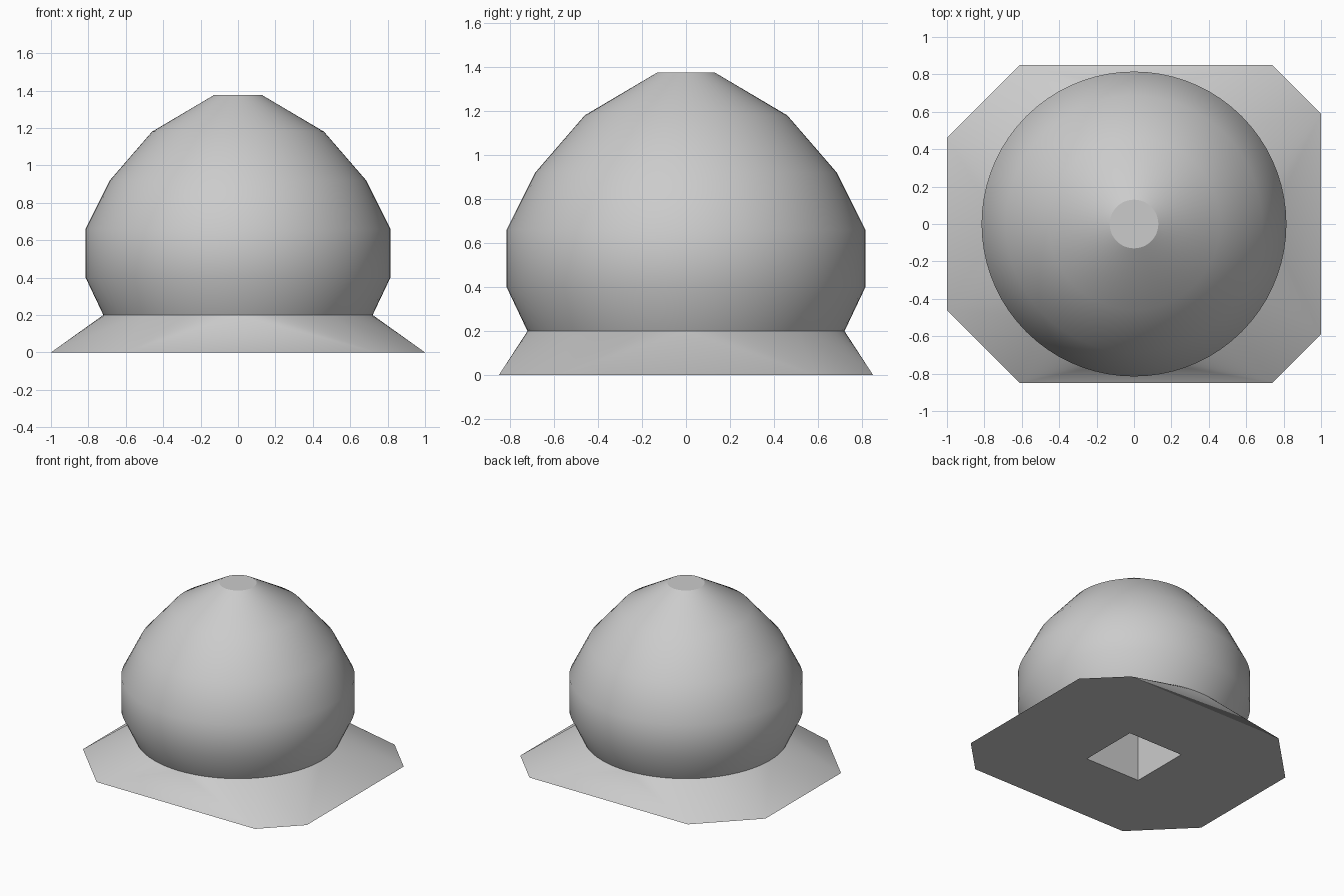
import bpy, bmesh
from math import cos, sin, pi, radians

SEGMENTS = 72
NECK_R, NECK_Z = 0.72, 0.2

cube = bpy.data.objects.get("Cube")
if cube:
    bpy.data.objects.remove(cube, do_unlink=True)

grey = bpy.data.materials.new("plain grey")
grey.use_nodes = True
colour = (0.6, 0.6, 0.6, 1)
grey.diffuse_color = colour
grey.node_tree.nodes["Principled BSDF"].inputs["Base Color"].default_value = colour


def ring(bm, radius, z):
    return [bm.verts.new((radius * cos(2 * pi * i / SEGMENTS),
                          radius * sin(2 * pi * i / SEGMENTS), z))
            for i in range(SEGMENTS)]


def finish(name, bm):
    mesh = bpy.data.meshes.new(name)
    bm.to_mesh(mesh)
    bm.free()
    mesh.materials.append(grey)
    obj = bpy.data.objects.new(name, mesh)
    bpy.context.collection.objects.link(obj)
    bpy.ops.object.select_all(action='DESELECT')
    obj.select_set(True)
    bpy.context.view_layer.objects.active = obj
    bpy.ops.object.shade_smooth_by_angle(angle=radians(30))
    return obj


# Dome: faceted profile turned about z, with a flat tip
bm = bmesh.new()
profile = [(NECK_R, NECK_Z), (0.815, 0.4), (0.815, 0.66),
           (0.685, 0.92), (0.46, 1.18), (0.13, 1.375)]
rings = [ring(bm, r, z) for r, z in profile]
for low, high in zip(rings, rings[1:]):
    for i in range(SEGMENTS):
        j = (i + 1) % SEGMENTS
        bm.faces.new((low[i], low[j], high[j], high[i]))
bm.faces.new(rings[-1])
finish("dome", bm)

# Base: clipped rectangle blending up to the round neck
bm = bmesh.new()
half = [(-1, 0.46), (-0.61, 0.85), (0.74, 0.85), (1, 0.59)]
outline = half + [(x, -y) for x, y in reversed(half)]
for x, y in outline:
    bm.verts.new((x, y, 0))
ring(bm, NECK_R, NECK_Z)
bmesh.ops.convex_hull(bm, input=bm.verts[:])
bm.normal_update()
caps = [f for f in bm.faces if abs(f.normal.z) > 0.999]
bmesh.ops.delete(bm, geom=caps, context='FACES')
rim = [e for e in bm.edges if all(v.co.z < 0.01 for v in e.verts)]

# Underside with a square opening
s = 0.235
corners = [bm.verts.new((x, y, 0)) for x, y in ((-s, -s), (s, -s), (s, s), (-s, s))]
square = [bm.edges.new((corners[i], corners[(i + 1) % 4])) for i in range(4)]
bmesh.ops.triangle_fill(bm, edges=rim + square, use_beauty=True, normal=(0, 0, -1))

# Square socket rising inside the body
top = [bm.verts.new((v.co.x, v.co.y, 0.8)) for v in corners]
for i in range(4):
    j = (i + 1) % 4
    bm.faces.new((corners[i], top[i], top[j], corners[j]))
bm.faces.new(top)
bmesh.ops.recalc_face_normals(bm, faces=bm.faces[:])
finish("base_with_socket", bm)
